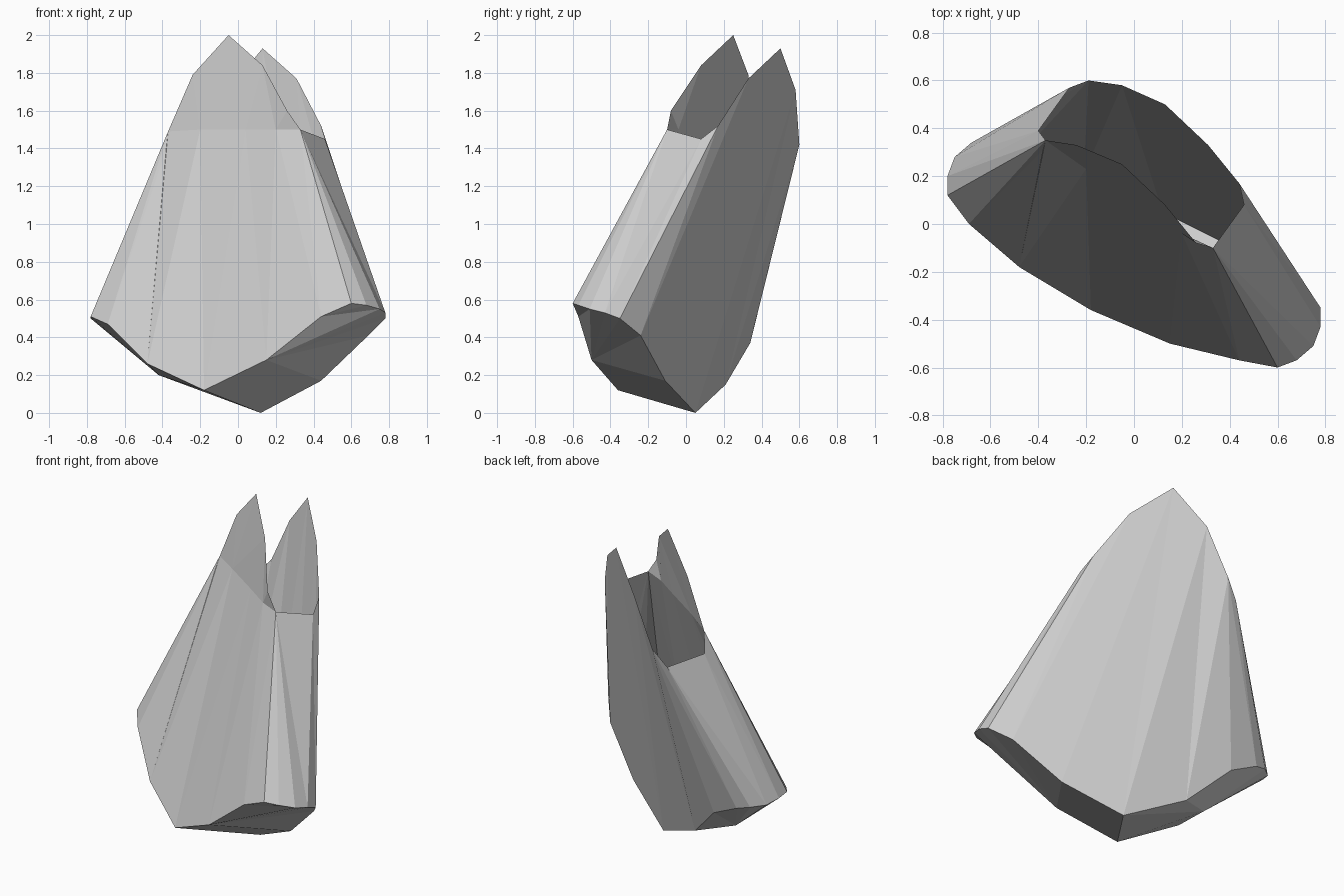
import bpy
import bmesh
from mathutils import Vector

cube = bpy.data.objects.get("Cube")
if cube:
    bpy.data.objects.remove(cube)

grey = bpy.data.materials.new("pale grey")
grey.use_nodes = True
grey.diffuse_color = (0.6, 0.6, 0.6, 1)
grey.node_tree.nodes["Principled BSDF"].inputs["Base Color"].default_value = grey.diffuse_color

HUB = Vector((0, 0, 0.8))


def fractions(points):
    """Share of the chain's length reached at each point."""
    run = [0.0]
    for p, q in zip(points, points[1:]):
        run.append(run[-1] + (Vector(q) - Vector(p)).length)
    return [r / max(run[-1], 1e-6) for r in run]


def overhang(tri, point):
    """How far a point sticks out beyond the plane of a triangle."""
    p, q, r = (v.co for v in tri)
    n = (q - p).cross(r - p).normalized()
    if n.dot(p - HUB) < 0:
        n.negate()
    return n.dot(point.co - p)


def sheet(name, lower, upper):
    """Join two edge chains with triangles, matching by length and keeping folds convex."""
    bm = bmesh.new()
    a = [bm.verts.new(p) for p in lower]
    b = [bm.verts.new(p) for p in upper]
    fa, fb = fractions(lower), fractions(upper)
    i = j = 0
    while i < len(a) - 1 or j < len(b) - 1:
        if i == len(a) - 1:
            step_a = False
        elif j == len(b) - 1:
            step_a = True
        elif abs(fa[i + 1] - fb[j + 1]) > 0.15:
            step_a = fa[i + 1] < fb[j + 1]
        else:
            step_a = overhang((a[i], a[i + 1], b[j]), b[j + 1]) <= 0
        if step_a:
            bm.faces.new((a[i], a[i + 1], b[j]))
            i += 1
        else:
            bm.faces.new((a[i], b[j + 1], b[j]))
            j += 1
    bm.normal_update()
    for f in bm.faces:
        if f.normal.dot(f.calc_center_median() - HUB) < 0:
            f.normal_flip()
    mesh = bpy.data.meshes.new(name)
    bm.to_mesh(mesh)
    bm.free()
    mesh.materials.append(grey)
    obj = bpy.data.objects.new(name, mesh)
    bpy.context.collection.objects.link(obj)


# Bottom rim, one chain for each side
front_low = [(-.69, 0, .47), (-.48, -.18, .26), (-.18, -.36, .12),
             (.15, -.5, .28), (.44, -.57, .51), (.6, -.6, .58)]
left_low = [front_low[-1], (.68, -.57, .57), (.75, -.51, .55), (.78, -.43, .53), (.78, -.35, .5)]
back_low = [left_low[-1], (.69, -.24, .41), (.44, -.11, .17), (.12, .05, 0),
            (-.21, .21, .15), (-.43, .34, .37), (-.6, .36, .45)]
right_low = [back_low[-1], (-.68, .34, .47), (-.75, .28, .48), (-.78, .2, .5),
             (-.78, .12, .51), front_low[0]]

# Shoulder of the front panel, where the flat tip begins
shoulder = [(-.37, .35, 1.49), (-.2, .23, 1.5), (.04, .07, 1.5), (.2, -.04, 1.5), (.33, -.1, 1.5)]
front_seam_top = (-.38, .31, 1.4)

# Top rim with the two pointed tips
front_tip = [(-.24, .33, 1.79), (-.05, .25, 2), (.13, .08, 1.84), (.26, -.08, 1.6)]
back_top = [(.46, .08, 1.45), (.44, .17, 1.52), (.31, .33, 1.77), (.13, .5, 1.93),
            (-.05, .58, 1.71), (-.19, .6, 1.42), (-.27, .57, 1.32)]
left_top = [shoulder[-1], back_top[0]]
right_top = [back_top[-1], (-.4, .39, 1.37), shoulder[0], front_seam_top]

# Walls
sheet("front_panel", front_low, [front_seam_top] + shoulder)
sheet("front_tip", shoulder, front_tip)
sheet("left_side_wall", left_low, left_top)
sheet("back_panel", back_low, back_top)
sheet("right_side_wall", right_low, right_top)

# Closed base: left half spans front to back, right half bulges around one low point
sheet("base_left", front_low[2:], back_low[3::-1] + left_low[-2:0:-1])
right_ring = back_low[3:] + right_low[1:] + front_low[1:3] + [back_low[3]]
sheet("base_right", right_ring, [(-.42, .11, .2)])
